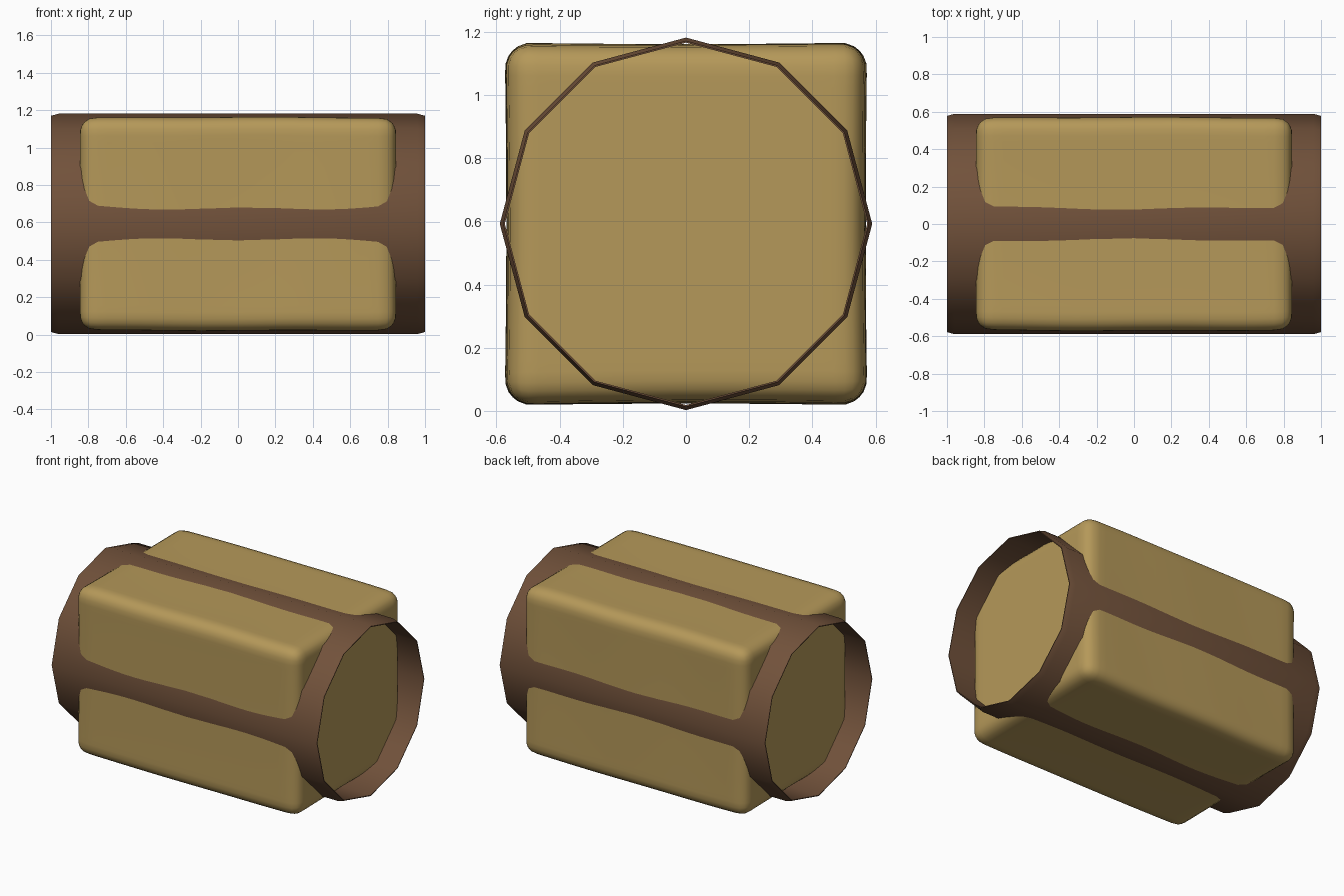
import bpy, bmesh, math
from mathutils import Vector

AXIS_Z = 0.592

if "Cube" in bpy.data.objects:
    bpy.data.objects.remove(bpy.data.objects["Cube"], do_unlink=True)


def make_material(name, rgb):
    mat = bpy.data.materials.new(name)
    mat.use_nodes = True
    mat.diffuse_color = (*rgb, 1)
    mat.node_tree.nodes["Principled BSDF"].inputs["Base Color"].default_value = (*rgb, 1)
    return mat


def make_object(name, bm, mat, angle):
    bmesh.ops.recalc_face_normals(bm, faces=bm.faces)
    mesh = bpy.data.meshes.new(name)
    bm.to_mesh(mesh)
    bm.free()
    mesh.materials.append(mat)
    obj = bpy.data.objects.new(name, mesh)
    obj.location.z = AXIS_Z
    bpy.context.collection.objects.link(obj)
    bpy.ops.object.select_all(action="DESELECT")
    obj.select_set(True)
    bpy.context.view_layer.objects.active = obj
    bpy.ops.object.shade_smooth_by_angle(angle=math.radians(angle))
    return obj


tan = make_material("straw tan", (0.46, 0.315, 0.10))
brown = make_material("wrap brown", (0.165, 0.083, 0.043))

# Soft block: rounded box with gently hollowed, uneven long faces
half = Vector((0.845, 0.572, 0.572))
radius = 0.08
bm = bmesh.new()
bmesh.ops.create_cube(bm, size=2)
bmesh.ops.subdivide_edges(bm, edges=bm.edges, cuts=21, use_grid_fill=True)
for v in bm.verts:
    # crowd the grid towards the edges, then round them
    p = Vector([math.copysign(abs(c) ** 0.6, c) * h for c, h in zip(v.co, half)])
    core = Vector([max(radius - h, min(h - radius, c)) for c, h in zip(p, half)])
    p = core + (p - core).normalized() * radius
    along = p.x / half.x
    hollow_y = 0.009 * (1 - (p.z / half.z) ** 2)
    hollow_z = 0.009 * (1 - (p.y / half.y) ** 2)
    taper = 0.008 * along ** 4
    wobble = 0.003 * math.sin(7 * p.x + 3 * p.y - 2 * p.z)
    p.y *= 1 - hollow_y - taper + wobble
    p.z *= 1 - hollow_z - taper - wobble
    v.co = p
make_object("straw_block", bm, tan, 60)

# Twelve-sided open wrap: chamfered outer wall and thin inner wall
profile = [(-1, 0.578), (-0.96, 0.589), (0.96, 0.589), (1, 0.578),
           (1, 0.573), (-1, 0.573)]
sides = 12
bm = bmesh.new()
rings = []
for x, r in profile:
    rings.append([bm.verts.new((x, r * math.cos(math.tau * i / sides),
                                r * math.sin(math.tau * i / sides)))
                  for i in range(sides)])
for a, b in zip(rings, rings[1:] + rings[:1]):
    for i in range(sides):
        j = (i + 1) % sides
        bm.faces.new((a[i], a[j], b[j], b[i]))
make_object("outer_wrap", bm, brown, 40)
